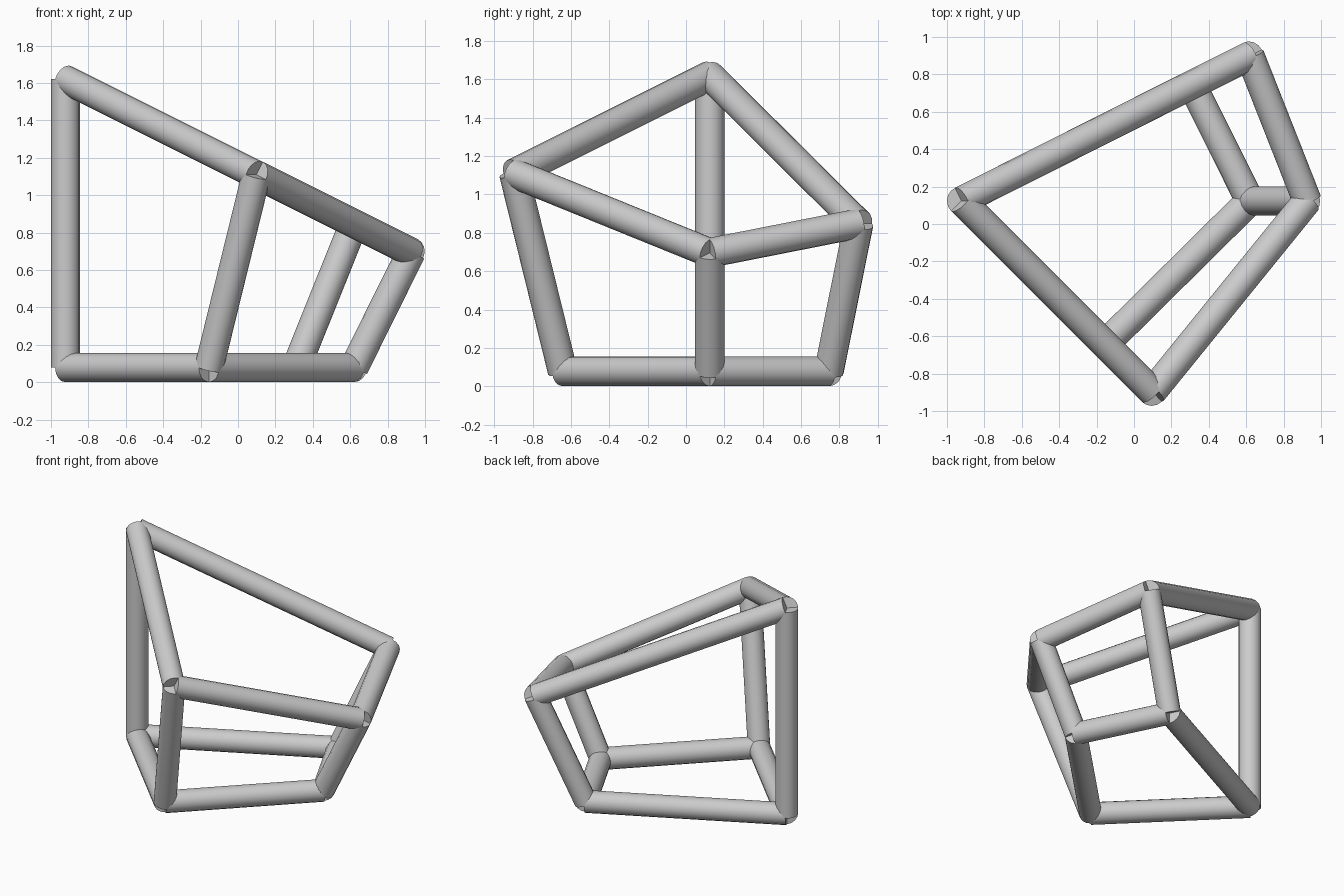
import bpy
from mathutils import Vector

cube = bpy.data.objects.get("Cube")
if cube:
    bpy.data.objects.remove(cube, do_unlink=True)

RADIUS = 0.0775
SIDES = 16

grey = bpy.data.materials.new("light_grey")
grey.use_nodes = True
colour = (0.6, 0.6, 0.6, 1)
grey.diffuse_color = colour
grey.node_tree.nodes["Principled BSDF"].inputs["Base Color"].default_value = colour

# Frame corners: a level base and a sloping top
base = {
    "left": (-0.923, 0.124, 0.078),
    "front": (-0.155, -0.643, 0.078),
    "right": (0.62, 0.124, 0.078),
    "back": (0.31, 0.745, 0.078),
}
plan = {"left": (-0.923, 0.124), "front": (0.098, -0.897),
        "right": (0.926, 0.124), "back": (0.62, 0.90)}
top = {k: (x, y, 1.62 - 0.5 * (x + 0.923)) for k, (x, y) in plan.items()}


def rod(name, start, end):
    """Capped round rod whose axis runs from corner to corner."""
    start, end = Vector(start), Vector(end)
    axis = end - start
    bpy.ops.mesh.primitive_cylinder_add(
        vertices=SIDES, radius=RADIUS, depth=axis.length,
        location=(start + end) / 2,
        rotation=axis.to_track_quat('Z', 'Y').to_euler())
    obj = bpy.context.object
    obj.name = name
    obj.data.materials.append(grey)
    bpy.ops.object.shade_smooth_by_angle()


# Base ring, top ring and uprights
corners = list(base)
for i, here in enumerate(corners):
    after = corners[(i + 1) % len(corners)]
    rod(f"base_rod_{here}_{after}", base[here], base[after])
    rod(f"top_rod_{here}_{after}", top[here], top[after])
    rod(f"upright_{here}", base[here], top[here])
